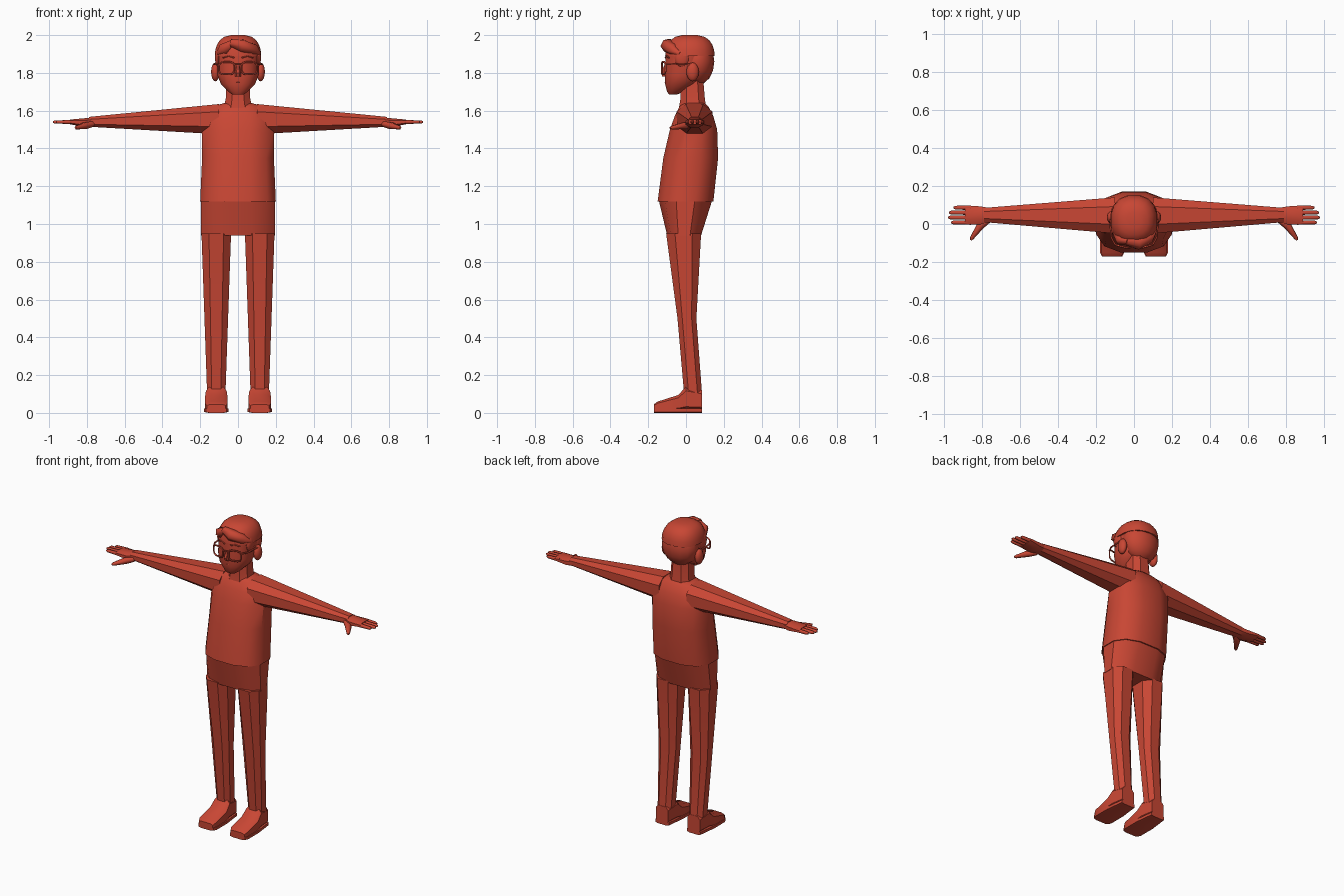
import bpy, bmesh
from math import sin, cos, pi, copysign
from mathutils import Vector, Matrix

default_cube = bpy.data.objects.get("Cube")
if default_cube:
    bpy.data.objects.remove(default_cube)

RED = (.58, .062, .034, 1)
material = bpy.data.materials.new("warm red")
material.use_nodes = True
material.diffuse_color = RED
shader = material.node_tree.nodes["Principled BSDF"]
shader.inputs["Base Color"].default_value = RED


def outline(sides, squareness):
    """Unit outline: round at squareness 2, boxier above it."""
    points = []
    for step in range(sides):
        angle = (step + .5) * 2 * pi / sides
        points.append([copysign(abs(wave) ** (2 / squareness), wave)
                       for wave in (cos(angle), sin(angle))])
    reach = max(x for x, y in points)
    return [(x / reach, y / reach) for x, y in points]


def add_object(name, data, mirror):
    part = bpy.data.objects.new(name, data)
    bpy.context.collection.objects.link(part)
    data.materials.append(material)
    if mirror:
        part.modifiers.new("Mirror", "MIRROR")
    if part.type == "MESH":
        bpy.ops.object.select_all(action="DESELECT")
        part.select_set(True)
        bpy.context.view_layer.objects.active = part
        bpy.ops.object.shade_smooth_by_angle(angle=pi / 5)


def add_mesh(name, bm, mirror):
    bmesh.ops.recalc_face_normals(bm, faces=bm.faces)
    mesh = bpy.data.meshes.new(name)
    bm.to_mesh(mesh)
    bm.free()
    add_object(name, mesh, mirror)


def loft(name, axis, rows, sides=8, squareness=2.5, mirror=False):
    """Each row: place on the axis, then low and high on the other two axes."""
    bm = bmesh.new()
    previous = None
    for place, low_a, high_a, low_b, high_b in rows:
        loop = []
        for u, v in outline(sides, squareness):
            a = (low_a + high_a + u * (high_a - low_a)) / 2
            b = (low_b + high_b + v * (high_b - low_b)) / 2
            corner = [a, b]
            corner.insert("xyz".index(axis), place)
            loop.append(bm.verts.new(corner))
        if previous:
            for i in range(sides):
                bm.faces.new((previous[i - 1], previous[i], loop[i], loop[i - 1]))
        else:
            bm.faces.new(loop)
        previous = loop
    bm.faces.new(previous)
    add_mesh(name, bm, mirror)


def body(name, rows, sides=12, squareness=2.5):
    """Centred upright part; each row: height, half width, front, back."""
    loft(name, "z", [(z, -w, w, front, back) for z, w, front, back in rows],
         sides, squareness)


def ball(name, centre, size, mirror=False):
    bm = bmesh.new()
    bmesh.ops.create_uvsphere(
        bm, u_segments=14, v_segments=8, radius=1,
        matrix=Matrix.LocRotScale(Vector(centre), None, Vector(size)))
    add_mesh(name, bm, mirror)


def tube(name, points, radius, cyclic=False, mirror=False, taper=None):
    curve = bpy.data.curves.new(name, "CURVE")
    curve.dimensions = "3D"
    curve.bevel_depth = radius
    curve.bevel_resolution = 1
    curve.use_fill_caps = True
    spline = curve.splines.new("POLY")
    spline.points.add(len(points) - 1)
    spline.use_cyclic_u = cyclic
    for index, (point, place) in enumerate(zip(spline.points, points)):
        point.co = (*place, 1)
        point.radius = taper[index] if taper else 1
    add_object(name, curve, mirror)


# Torso, hips and neck
body("shirt", [(1.12, .2, -.15, .145), (1.35, .19, -.12, .17), (1.5, .19, -.085, .165),
               (1.57, .18, -.06, .145), (1.62, .14, -.035, .12), (1.64, .075, -.02, .1)])
body("hips", [(.94, .195, -.1, .08), (1.13, .195, -.145, .14)])
body("neck", [(1.6, .08, -.04, .11), (1.66, .065, -.03, .1), (1.78, .06, -.03, .09)], sides=8)

# Legs widen evenly from ankle to hip
leg_rows = []
for height, front, back in ((.1, -.01, .085), (.5, -.045, .055), (.95, -.105, .08)):
    half_width = .045 + .035 * height
    leg_rows.append((height, .115 - half_width, .115 + half_width, front, back))
loft("leg", "z", leg_rows, mirror=True)

# Feet: sloping upper on a flat sole
shoe_rows = [(y, .115 - w, .115 + w, .01, top) for y, w, top in (
    (-.17, .05, .045), (-.15, .06, .06), (-.04, .06, .095), (0, .055, .14), (.085, .045, .12))]
loft("shoe", "y", shoe_rows, squareness=4, mirror=True)
sole_rows = [(y, low - .004, high + .004, 0, .027) for y, low, high, bottom, top in shoe_rows]
loft("shoe_sole", "y", sole_rows, squareness=4, mirror=True)

# Arms taper straight out to the wrists
loft("arm", "x", [(.1, -.05, .14, 1.475, 1.635), (.79, .01, .085, 1.515, 1.567)], mirror=True)
loft("palm", "x", [(.76, .014, .084, 1.517, 1.565), (.81, -.003, .093, 1.512, 1.56),
                   (.89, -.003, .098, 1.528, 1.553)], mirror=True)
for index, finger in enumerate(("index", "middle", "ring", "little")):
    y = .008 + .026 * index
    tip = .98 - .01 * (index - 1.3) ** 2
    tube(finger + "_finger", [(x, y, 1.54) for x in (.86, tip - .01, tip)], .011,
         mirror=True, taper=(1.1, .9, .4))
tube("thumb", [(.77, .02, 1.53), (.81, -.01, 1.52), (.855, -.075, 1.51), (.86, -.085, 1.51)],
     .017, mirror=True, taper=(1, 1.2, .6, .3))

# Head, nose and ears
body("head", [(1.685, .03, -.09, -.05), (1.7, .05, -.1, -.01), (1.74, .09, -.11, .05),
              (1.79, .11, -.112, .1), (1.92, .115, -.105, .14)], sides=16, squareness=2.3)
body("nose", [(1.78, .015, -.125, -.09), (1.8, .017, -.133, -.09), (1.84, .008, -.115, -.09)],
     sides=8)
ball("ear", (.12, .035, 1.805), (.023, .033, .05), mirror=True)

# Hair: dome on top, rounded back, swept fringe and sideburns
dome = []
for step in range(6):
    angle = step * pi / 11
    spread = cos(angle) ** .6
    dome.append((1.89 + .111 * sin(angle), .123 * spread,
                 .02 - .13 * spread, .02 + .132 * spread))
body("hair_top", dome, sides=16, squareness=2.3)
ball("hair_back", (0, .06, 1.86), (.121, .09, .125))
tube("fringe_long", [(-.04, -.09, 1.96), (.02, -.1, 1.945), (.08, -.07, 1.925),
                     (.11, -.03, 1.9)], .036, taper=(.6, 1, .9, .4))
tube("fringe_short", [(-.03, -.09, 1.96), (-.07, -.08, 1.93), (-.1, -.04, 1.9)], .034,
     taper=(.5, 1, .5))
ball("sideburn", (.105, -.02, 1.88), (.017, .04, .05), mirror=True)

# Brows and mouth
tube("eyebrow", [(.02, -.11, 1.88), (.05, -.104, 1.89), (.08, -.09, 1.88)], .004, mirror=True)
tube("mouth", [(-.03, -.104, 1.752), (0, -.11, 1.748), (.03, -.104, 1.752)], .003)

# Glasses
rim = []
for u, v in outline(12, 3.5):
    x = .06 + .04 * u
    rim.append((x, 2 * x * x - .128, 1.825 + .033 * v))
tube("glasses_rim", rim, .005, cyclic=True, mirror=True)
tube("glasses_bridge", [(x, -.128, 1.845) for x in (-.02, .02)], .004)
tube("glasses_temple", [(.1, -.108, 1.845), (.12, -.07, 1.845), (.126, .03, 1.845)],
     .005, mirror=True)
